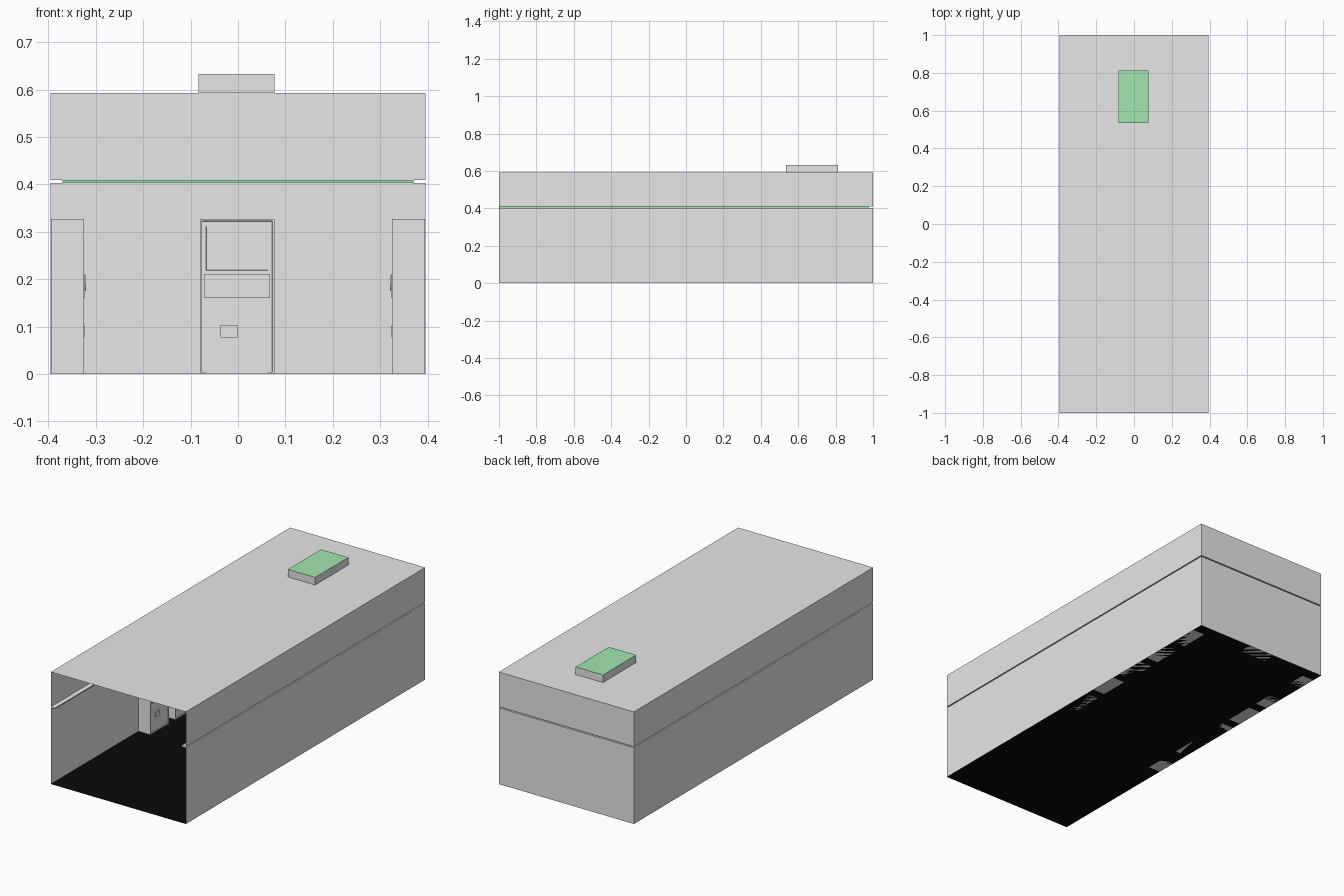
import bpy, bmesh, math
from mathutils import Matrix, Vector

if "Cube" in bpy.data.objects:
    bpy.data.objects.remove(bpy.data.objects["Cube"])


def material(name, rgb):
    m = bpy.data.materials.new(name)
    m.diffuse_color = (*rgb, 1)
    m.use_nodes = True
    m.node_tree.nodes["Principled BSDF"].inputs["Base Color"].default_value = m.diffuse_color
    return m


GREY = material("plain grey", (0.8, 0.8, 0.8))
GREEN = material("light green", (0.42, 0.93, 0.5))
BLACK = material("floor black", (0.003, 0.003, 0.003))


def finish(bm, name, mats):
    mesh = bpy.data.meshes.new(name)
    bm.to_mesh(mesh)
    bm.free()
    for m in mats:
        mesh.materials.append(m)
    ob = bpy.data.objects.new(name, mesh)
    bpy.context.collection.objects.link(ob)
    return ob


def loft(bm, rows, closed=False, mats=None):
    """Skin quads between successive rows of points."""
    vs = [[bm.verts.new(p) for p in r] for r in rows]
    n = len(rows[0])
    for i in range(len(vs) - 1):
        for j in range(n if closed else n - 1):
            k = (j + 1) % n
            f = bm.faces.new((vs[i][j], vs[i][k], vs[i + 1][k], vs[i + 1][j]))
            f.material_index = mats[i] if mats else 0
    return vs


def rect(x0, x1, y0, y1, z):
    return [(x0, y0, z), (x1, y0, z), (x1, y1, z), (x0, y1, z)]


HX, H = 0.395, 0.593

# Walls: three thin sheets with a light strip pushed into the room
bm = bmesh.new()
levels = [(0, 0), (0.403, 0), (0.403, 0.025), (0.409, 0.025), (0.409, 0), (H, 0)]
loft(bm, [[(-HX + o, -1, z), (-HX + o, 1 - o, z), (HX - o, 1 - o, z), (HX - o, -1, z)]
          for z, o in levels], mats=[0, 0, 1, 0, 0])
finish(bm, "walls_with_light_strip", [GREY, GREEN])

# Ceiling with a raised light well, green at its top
bm = bmesh.new()
well = (-0.083, 0.077, 0.535, 0.812)
rows = loft(bm, [rect(-HX, HX, -1, 1, H), rect(*well, H), rect(*well, 0.633)], closed=True)
bm.faces.new(rows[-1]).material_index = 1
finish(bm, "ceiling_with_light_well", [GREY, GREEN])

# Floor
bm = bmesh.new()
bm.faces.new([bm.verts.new(p) for p in rect(-HX, HX, -1, 1, 0)])
finish(bm, "floor", [BLACK])

# Cabinet, facing -y, with its back on y = 0
W, D, CH = 0.157, 0.07, 0.327


def box(bm, x0, x1, y0, y1, z0, z1):
    m = Matrix.Translation(((x0 + x1) / 2, (y0 + y1) / 2, (z0 + z1) / 2))
    m = m @ Matrix.Diagonal((x1 - x0, y1 - y0, z1 - z0, 1))
    vs = bmesh.ops.create_cube(bm, size=1, matrix=m)["verts"]
    return list({f for v in vs for f in v.link_faces})


def recess(bm, faces, direction, margin, depth):
    bm.normal_update()
    d = Vector(direction)
    f = max(faces, key=lambda f: f.normal.dot(d))
    bmesh.ops.inset_region(bm, faces=[f], thickness=margin, depth=0)
    bmesh.ops.inset_region(bm, faces=[f], thickness=0.0008, depth=-depth)


bm = bmesh.new()
body = box(bm, -W / 2, W / 2, -D, 0, 0, CH)
recess(bm, body, (0, -1, 0), 0.006, 0.004)
front = -D + 0.004
# Screen surround with sunken screen
bezel = box(bm, -0.071, 0.071, front - 0.003, front + 0.001, 0.213, 0.317)
recess(bm, bezel, (0, -1, 0), 0.008, 0.0025)
# Control panel, button, coin plate, kick strip
box(bm, -0.069, 0.069, -D - 0.002, front + 0.001, 0.16, 0.211)
bmesh.ops.create_cone(bm, cap_ends=True, segments=24, radius1=0.016, radius2=0.016, depth=0.004,
                      matrix=Matrix.Translation((-0.011, -D - 0.002, 0.192))
                      @ Matrix.Rotation(math.pi / 2, 4, 'X'))
box(bm, -0.035, 0.001, -D - 0.001, front + 0.001, 0.077, 0.103)
box(bm, -0.066, 0.064, front - 0.003, front + 0.001, 0.001, 0.006)
# Service panels on one side
box(bm, W / 2 - 0.001, W / 2 + 0.001, -0.058, -0.015, 0.125, 0.274)
box(bm, W / 2 - 0.001, W / 2 + 0.001, -0.058, -0.015, 0.035, 0.115)
cabinet = finish(bm, "back_cabinet", [GREY])
cabinet.location = (-0.002, 0.999, 0)

# Rows of cabinets along both side walls
for i in range(6):
    y = -0.19 + 0.21 * i
    for side, name in ((-1, "left_cabinet"), (1, "right_cabinet")):
        ob = bpy.data.objects.new(name, cabinet.data)
        ob.location = (side * (HX - 0.0005), y, 0)
        ob.rotation_euler.z = -side * math.pi / 2
        bpy.context.collection.objects.link(ob)
